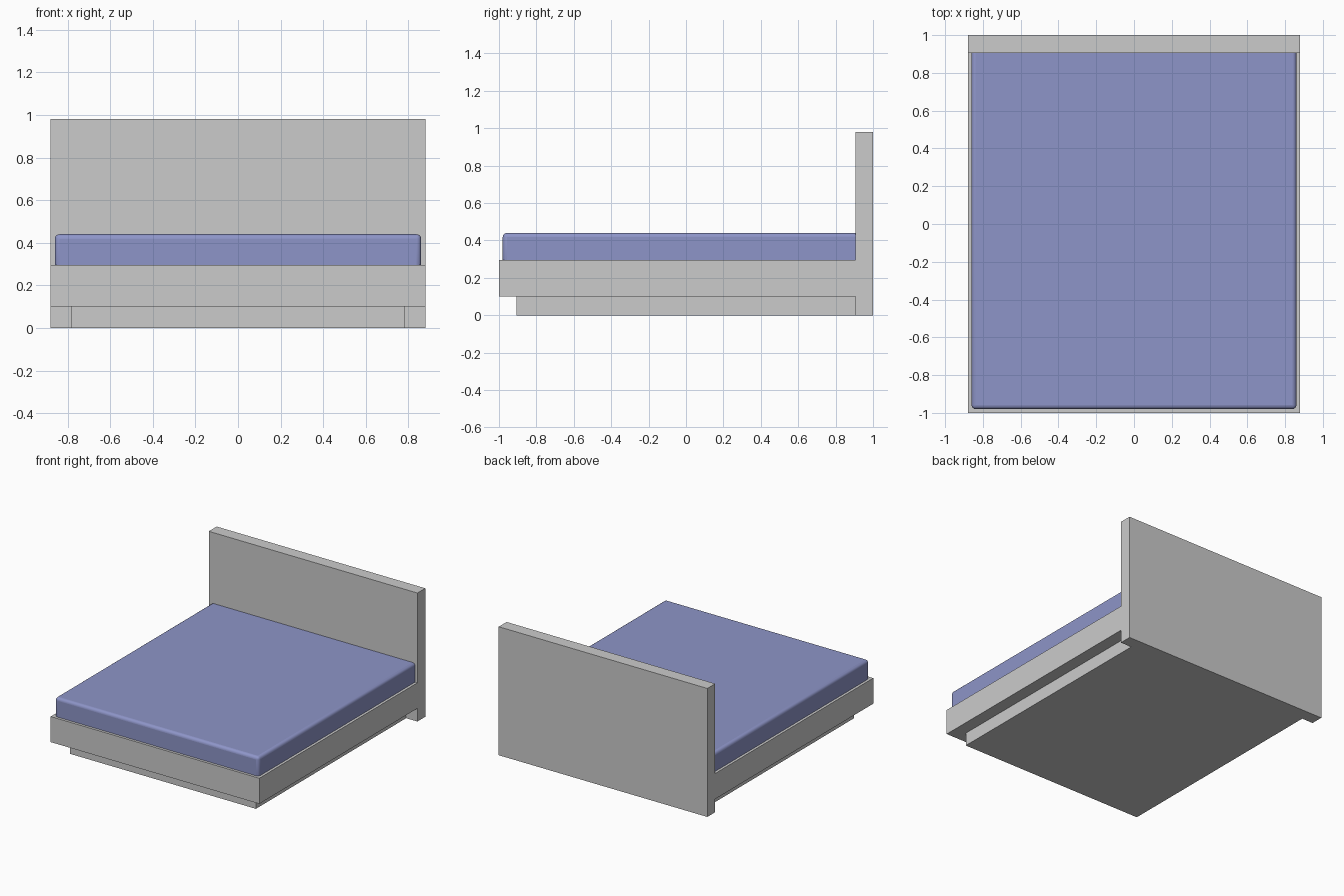
import bpy

if "Cube" in bpy.data.objects:
    bpy.data.objects.remove(bpy.data.objects["Cube"])


def box(name, x, y, z):
    """Box from (min, max) ranges on each axis."""
    bpy.ops.mesh.primitive_cube_add(size=1, location=[(a + b) / 2 for a, b in (x, y, z)])
    obj = bpy.context.object
    obj.name = name
    obj.scale = [b - a for a, b in (x, y, z)]
    bpy.ops.object.transform_apply(location=False, rotation=False, scale=True)
    return obj


# Headboard standing on the floor
box("headboard", (-0.88, 0.88), (0.905, 1.0), (0, 0.98))

# Overhanging bed frame and recessed plinth
box("bed_frame", (-0.88, 0.88), (-1.0, 0.905), (0.10, 0.295))
box("plinth", (-0.785, 0.785), (-0.905, 0.905), (0, 0.10))

# Mattress with softly rounded edges, slightly sunk into frame and headboard
mattress = box("mattress", (-0.86, 0.86), (-0.98, 0.93), (0.27, 0.44))
bevel = mattress.modifiers.new("rounded_edges", "BEVEL")
bevel.width = 0.022
bevel.segments = 4
bpy.ops.object.shade_smooth_by_angle()

fabric = bpy.data.materials.new("mattress_blue")
fabric.diffuse_color = (0.27, 0.30, 0.58, 1)
fabric.use_nodes = True
fabric.node_tree.nodes["Principled BSDF"].inputs["Base Color"].default_value = fabric.diffuse_color
mattress.data.materials.append(fabric)
